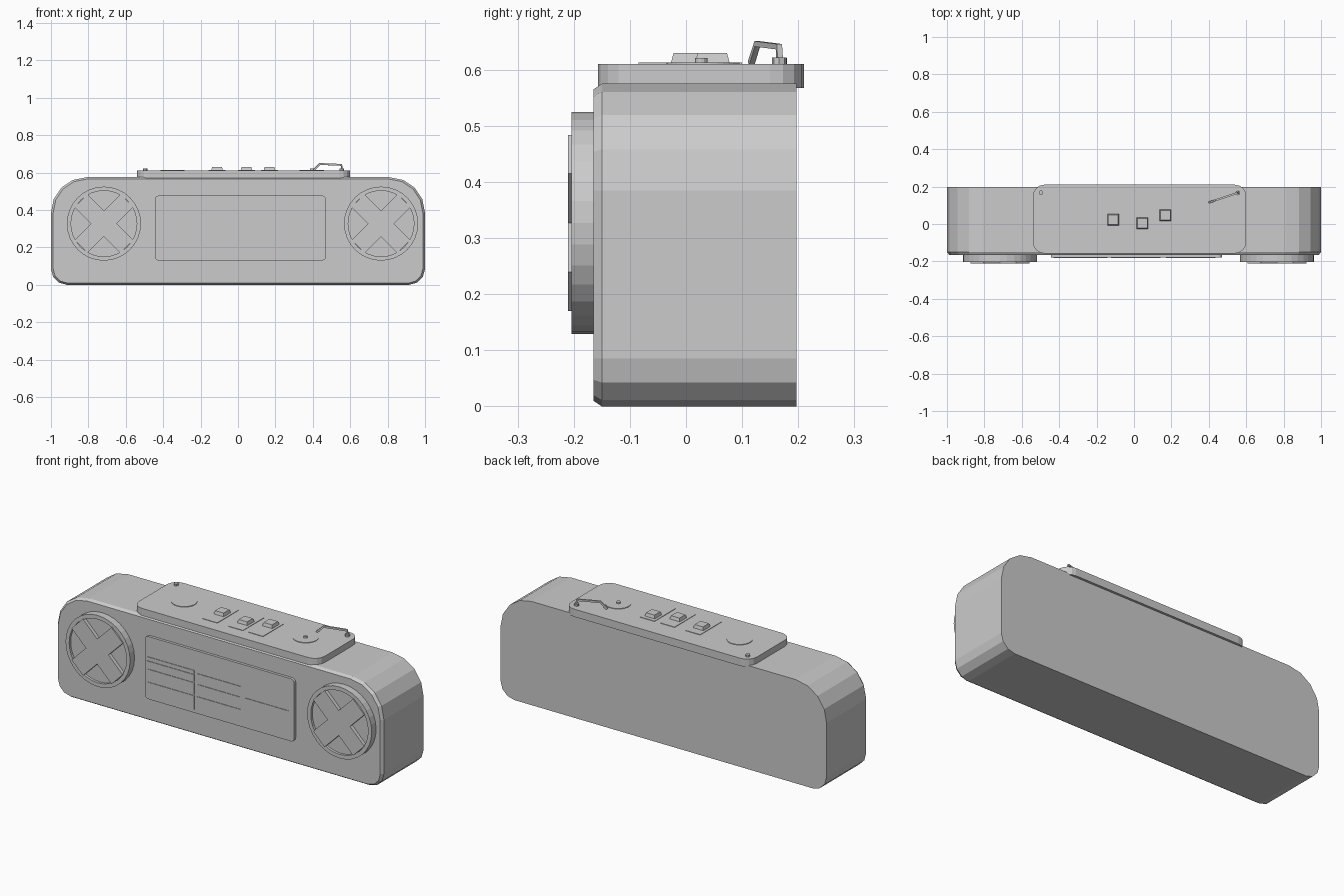
import bpy, bmesh, math
from mathutils import Vector

if "Cube" in bpy.data.objects:
    bpy.data.objects.remove(bpy.data.objects["Cube"])

grey = bpy.data.materials.new("light grey")
grey.diffuse_color = (0.6, 0.6, 0.6, 1)
grey.use_nodes = True
grey.node_tree.nodes["Principled BSDF"].inputs["Base Color"].default_value = grey.diffuse_color


def loft(name, loops):
    """Join matching loops of points into a capped solid."""
    bm = bmesh.new()
    rings = [[bm.verts.new(p) for p in loop] for loop in loops]
    n = len(rings[0])
    for a, b in zip(rings, rings[1:]):
        for i in range(n):
            j = (i + 1) % n
            bm.faces.new((a[i], a[j], b[j], b[i]))
    bm.faces.new(rings[0])
    bm.faces.new(rings[-1])
    bmesh.ops.recalc_face_normals(bm, faces=bm.faces)
    mesh = bpy.data.meshes.new(name)
    bm.to_mesh(mesh)
    bm.free()
    mesh.materials.append(grey)
    obj = bpy.data.objects.new(name, mesh)
    bpy.context.collection.objects.link(obj)
    return obj


def rounded(u0, u1, v0, v1, low, high, low_seg=3, high_seg=3):
    """Rounded rectangle with separate low and high corner radii."""
    pts = []
    for su, sv, start in ((1, 1, 0), (-1, 1, 90), (-1, -1, 180), (1, -1, 270)):
        r, seg = (high, high_seg) if sv > 0 else (low, low_seg)
        cu = u1 - r if su > 0 else u0 + r
        cv = v1 - r if sv > 0 else v0 + r
        for k in range(seg + 1):
            a = math.radians(start + 90 * k / seg)
            pts.append((cu + r * math.cos(a), cv + r * math.sin(a)))
    return pts


def circle(u, v, r, n=32):
    return [(u + r * math.cos(2 * math.pi * k / n),
             v + r * math.sin(2 * math.pi * k / n)) for k in range(n)]


def rect(u0, u1, v0, v1):
    return [(u0, v0), (u1, v0), (u1, v1), (u0, v1)]


def at_y(pts, y):
    return [(u, y, v) for u, v in pts]


def at_z(pts, z):
    return [(u, v, z) for u, v in pts]


def upright(name, pts, z0, z1):
    return loft(name, [at_z(pts, z0), at_z(pts, z1)])


def facing(name, pts, y0, y1):
    return loft(name, [at_y(pts, y0), at_y(pts, y1)])


# Body with a chamfered front edge
full = rounded(-1, 1, 0, 0.575, 0.085, 0.19, 3, 4)
inset = rounded(-0.988, 0.988, 0.01, 0.565, 0.075, 0.18, 3, 4)
loft("body", [at_y(full, 0.197), at_y(full, -0.15), at_y(inset, -0.165)])

# Front panel
panel = rounded(-0.445, 0.47, 0.13, 0.477, 0.02, 0.02)
facing("front_panel", panel, -0.16, -0.18)

# Thin plates on the front panel: x range, z range
for x0, x1, z0, z1 in ((-0.43, -0.142, 0.147, 0.225), (-0.43, -0.142, 0.232, 0.297),
                       (-0.43, -0.142, 0.304, 0.342), (-0.43, -0.142, 0.347, 0.365),
                       (-0.123, 0.142, 0.147, 0.225), (-0.123, 0.142, 0.232, 0.293),
                       (-0.123, 0.142, 0.298, 0.353), (0.17, 0.437, 0.23, 0.296)):
    facing("panel_plate", rect(x0, x1, z0, z1), -0.178, -0.183)

# Speakers: recessed drum with a diagonal cross
for side, cx in (("left", -0.717), ("right", 0.765)):
    cz, w, l = 0.327, 0.049, 0.173
    loft(side + "_speaker", [at_y(circle(cx, cz, r), y) for r, y in
         ((0.198, -0.16), (0.198, -0.204), (0.176, -0.204), (0.176, -0.19))])
    arms = []
    for q in range(4):
        c, s = math.cos(math.pi / 4 + q * math.pi / 2), math.sin(math.pi / 4 + q * math.pi / 2)
        for u, v in ((l, -w), (l, w), (w, w)):
            arms.append((cx + u * c - v * s, cz + u * s + v * c))
    facing(side + "_speaker_cross", arms, -0.188, -0.21)

# Top deck
upright("top_deck", rounded(-0.54, 0.6, -0.157, 0.21, 0.06, 0.06, 4, 4), 0.567, 0.61)

# Turntable discs and spindle
for name, cx in (("left_disc", -0.35), ("right_disc", 0.395)):
    upright(name, circle(cx, 0.03, 0.065), 0.608, 0.613)
upright("spindle", circle(0.395, 0.027, 0.011, 12), 0.608, 0.621)

# Sliders: track plate and tapered knob
for cx, cy in ((-0.112, 0.022), (0.045, 0.004), (0.168, 0.047)):
    upright("slider_track", rect(cx - 0.045, cx + 0.045, -0.085, 0.1), 0.608, 0.6125)
    a, b = 0.032, 0.026
    loft("slider_knob", [at_z(rect(cx - a, cx + a, cy - a, cy + a), 0.608),
                         at_z(rect(cx - b, cx + b, cy - b, cy + b), 0.63)])

# Small knob and the post of the arm
upright("corner_knob", circle(-0.497, 0.168, 0.012, 8), 0.608, 0.621)
upright("arm_post", circle(0.555, 0.166, 0.013, 8), 0.608, 0.622)

# Bent playing arm
path = [Vector(p) for p in ((0.402, 0.116, 0.611), (0.437, 0.127, 0.646),
                            (0.553, 0.166, 0.641), (0.557, 0.167, 0.612))]
along = (path[2] - path[0]).to_2d().normalized()
across = Vector((-along.y, along.x, 0)) * 0.005
loops = []
for i, p in enumerate(path):
    d = (path[min(i + 1, 3)] - path[max(i - 1, 0)]).normalized()
    up = d.cross(across).normalized() * 0.005
    loops.append([p + across + up, p - across + up, p - across - up, p + across - up])
loft("playing_arm", loops)
